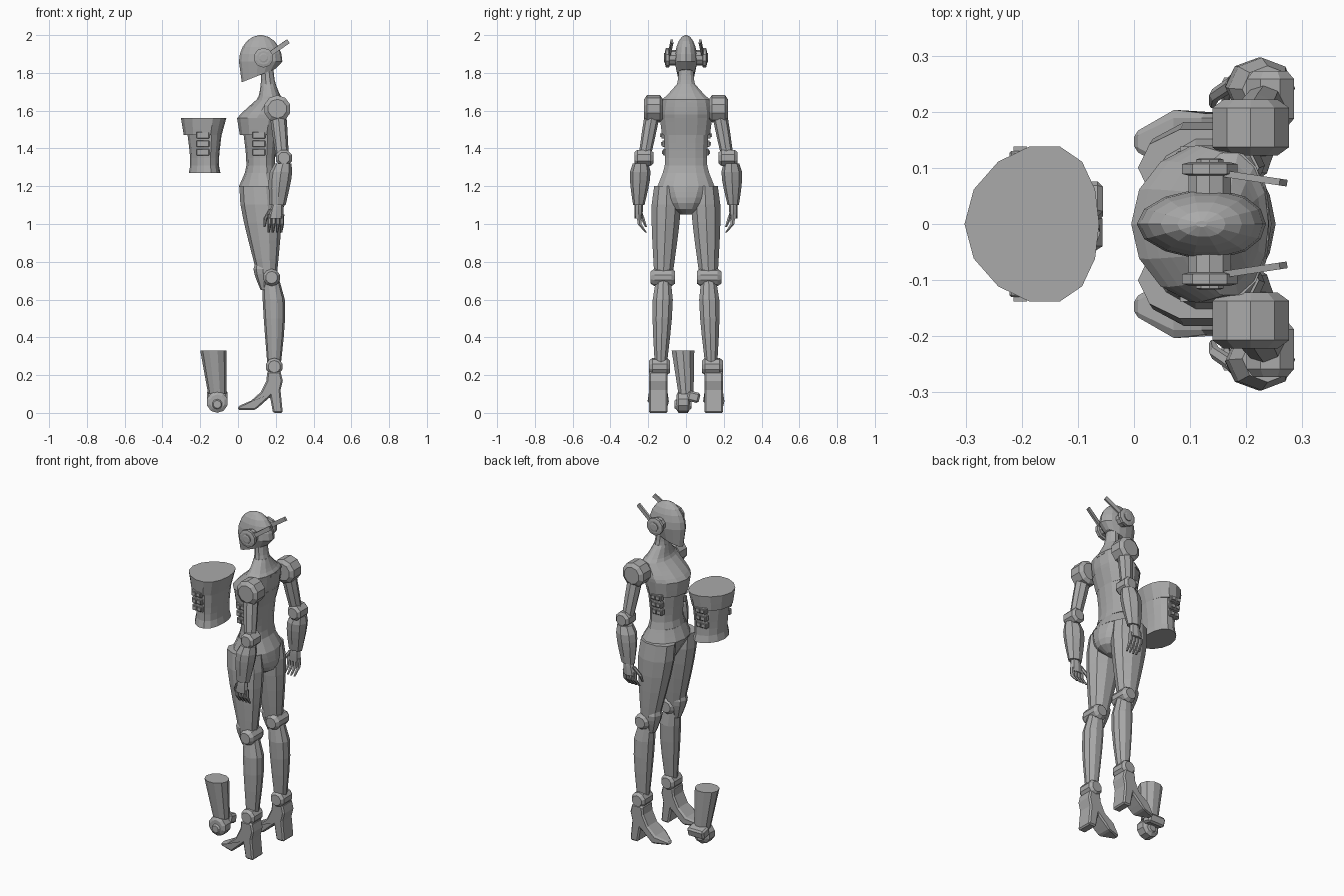
import bpy, bmesh, math
from mathutils import Vector, Matrix

cube = bpy.data.objects.get("Cube")
if cube:
    bpy.data.objects.remove(cube)

grey = bpy.data.materials.new("plain grey")
grey.use_nodes = True
colour = (.4, .4, .4, 1)
grey.diffuse_color = colour
grey.node_tree.nodes["Principled BSDF"].inputs["Base Color"].default_value = colour


def finish(name, bm, bevel=0):
    """Turn a bmesh into a flat shaded object."""
    bmesh.ops.recalc_face_normals(bm, faces=bm.faces)
    mesh = bpy.data.meshes.new(name)
    bm.to_mesh(mesh)
    bm.free()
    mesh.materials.append(grey)
    obj = bpy.data.objects.new(name, mesh)
    bpy.context.collection.objects.link(obj)
    if bevel:
        chamfer = obj.modifiers.new("Chamfer", "BEVEL")
        chamfer.width = bevel
        chamfer.segments = 1
    return obj


def skin(name, rings, bevel=0):
    """Bridge equal rings of points and cap both ends."""
    bm = bmesh.new()
    loops = [[bm.verts.new(point) for point in ring] for ring in rings]
    for low, high in zip(loops, loops[1:]):
        for i in range(len(low)):
            bm.faces.new((low[i - 1], low[i], high[i], high[i - 1]))
    bm.faces.new(loops[0])
    bm.faces.new(loops[-1])
    return finish(name, bm, bevel)


def oval(centre, depth, width, sides, point=0):
    """Level ring; point pushes its widest place back, sharpening the front."""
    angles = [math.tau * i / sides for i in range(sides)]
    return [centre + Vector((depth * (math.cos(a) + point * math.sin(a) ** 2),
                             width * math.sin(a), 0)) for a in angles]


def segment(name, start, end, bulge=0, bow=0, side=1, shift=0, sides=10, point=0):
    """Body part between two stations, each given as (x, y, z, depth, width)."""
    rings = []
    steps = 5
    for k in range(steps + 1):
        t = k / steps
        x, y, z, depth, width = (a + (b - a) * t for a, b in zip(start, end))
        swell = math.sin(math.pi * t ** .6)
        centre = Vector((x + shift + bow * swell, y * side, z))
        rings.append(oval(centre, depth + bulge * swell, width + bulge * swell, sides, point))
    return skin(name, rings)


def disc(name, centre, radius, width, side=1, sides=10):
    """Chamfered drum turned about the sideways axis."""
    x, y, z = centre
    rings = []
    for offset, scale in ((-.5, .7), (-.35, 1), (.35, 1), (.5, .7)):
        angles = [math.tau * (i + .5) / sides for i in range(sides)]
        rings.append([Vector((x + radius * scale * math.cos(a), side * (y + offset * width),
                              z + radius * scale * math.sin(a))) for a in angles])
    return skin(name, rings)


def box(name, centre, size, turn=Matrix(), bevel=0):
    bm = bmesh.new()
    bmesh.ops.create_cube(bm, size=1)
    bm.transform(Matrix.Translation(centre) @ turn @ Matrix.Diagonal((*size, 1)))
    return finish(name, bm, bevel)


def chest(name, shift):
    """Ribs and bust with a column of paired vents on each flank."""
    segment(name + "_ribs", belly, underbust, bulge=-.01, shift=shift, sides=14, point=.2)
    segment(name + "_bust", bust_edge, bust, shift=shift, sides=14, point=.2)
    for side in (1, -1):
        for row in range(3):
            spot = Vector((.11 + shift, side * (.108 + row * .005), 1.38 + row * .045))
            box(name + "_vent_frame", spot, (.07, .025, .036), bevel=.004)
            for along in (-.016, .016):
                box(name + "_vent_slat", spot + Vector((along, side * .01, 0)), (.024, .02, .02))


# Torso stations from the crotch to the jaw
crotch = (.14, 0, 1.05, .05, .03)
hips = (.125, 0, 1.2, .12, .155)
belly = (.12, 0, 1.27, .084, .126)
underbust = (.12, 0, 1.47, .09, .12)
bust_edge = (.11, 0, 1.47, .1, .13)
bust = (.115, 0, 1.56, .12, .142)
collar = (.17, 0, 1.66, .07, .13)
nape = (.16, 0, 1.74, .04, .05)
jaw = (.15, 0, 1.85, .035, .04)

segment("pelvis", crotch, hips, bulge=.02, bow=.02, sides=14)
segment("abdomen", hips, belly, sides=14, point=.1)
chest("chest", 0)
segment("shoulders", bust, collar, bulge=.004, sides=14, point=.1)
segment("collar", collar, nape, bulge=-.005, sides=14)
segment("neck", nape, jaw, bulge=-.003)
box("back_slot", (.235, 0, 1.65), (.01, .06, .008))

# Separate chest shell
chest("chest_shell", -.297)

# Helmet: domed above, with a cheek line that rises to the back
brow = Vector((.12, 0, 1.86))
dome = []
for k in range(6):
    a = math.radians(k * 17)
    dome.append(oval(brow + Vector((0, 0, .14 * math.sin(a))),
                     .115 * math.cos(a), .062 * math.cos(a), 14, .1))
cheek = oval(brow - Vector((.01, 0, .07)), .09, .045, 14, .1)
for corner in cheek:
    corner.z += (corner.x - brow.x) * .4
skin("helmet", [cheek] + dome)

# Limb stations
arm_top = (.21, .175, 1.6, .042, .038)
arm_end = (.235, .22, 1.35, .034, .032)
forearm_top = (.238, .24, 1.32, .045, .042)
wrist = (.21, .25, 1.1, .042, .03)
hand_top = (.21, .25, 1.11, .026, .02)
hand_end = (.2, .252, 1.03, .04, .02)
thigh_top = (.115, .1, 1.2, .108, .072)
thigh_end = (.155, .12, .72, .05, .05)
calf_top = (.175, .12, .7, .045, .042)
calf_end = (.19, .135, .2, .03, .028)
kneecap_top = (.13, .12, .79, .04, .04)
kneecap_end = (.14, .12, .65, .02, .025)

# Boot outline from the toe, over the ankle, down the heel and along the arch
outline = [(0, .015), (0, .035), (.07, .065), (.12, .11), (.15, .17), (.155, .22), (.225, .22),
           (.237, .17), (.225, .12), (.237, 0), (.185, 0), (.17, .085), (.12, .04), (.09, .015)]

for side, label in ((1, "right"), (-1, "left")):
    # Ears and antennae
    disc(label + "_ear", (.135, .07, 1.88), .04, .05, side)
    disc(label + "_ear_rim", (.135, .098, 1.88), .052, .025, side)
    disc(label + "_ear_hub", (.135, .11, 1.88), .026, .014, side)
    box(label + "_antenna", (.205, side * .083, 1.925), (.15, .012, .024),
        Matrix.Rotation(-side * .15, 4, "Z") @ Matrix.Rotation(-.6, 4, "Y"))

    # Arm
    disc(label + "_shoulder", (.208, .172, 1.61), .072, .1, side)
    segment(label + "_upper_arm", arm_top, arm_end, bulge=.003, side=side, sides=8)
    disc(label + "_elbow", (.243, .223, 1.35), .046, .1, side, 8)
    segment(label + "_forearm", forearm_top, wrist, bulge=.016, bow=-.005, side=side, sides=8)

    # Hand with curled fingers and a forward thumb
    segment(label + "_palm", hand_top, hand_end, bulge=.003, side=side, sides=8)
    for k in range(5):
        x = .145 + .022 * k
        thumb = k == 0
        root = (x + .03 * thumb, .25, 1.05 + .03 * thumb, .012, .013)
        knuckle = (x, .246 - .016 * thumb, 1 + .03 * thumb, .011, .012)
        tip = (x - .005, .212, .955 + .03 * thumb, .006, .006)
        segment(label + "_finger_base", root, knuckle, side=side, sides=6)
        segment(label + "_finger_tip", knuckle, tip, side=side, sides=6)

    # Leg
    segment(label + "_thigh", thigh_top, thigh_end, bulge=.015, side=side)
    disc(label + "_knee", (.178, .122, .717), .046, .13, side)
    segment(label + "_kneecap", kneecap_top, kneecap_end, bulge=.015, side=side, sides=8)
    segment(label + "_calf", calf_top, calf_end, bulge=.018, bow=.012, side=side)
    disc(label + "_ankle", (.192, .14, .245), .046, .11, side)

    # High heeled boot, narrowed to the toe
    walls = [[Vector((x, side * .147 + edge * min(.05, .016 + x * .6), z)) for x, z in outline]
             for edge in (-1, 1)]
    skin(label + "_boot", walls, bevel=.008)

# Separate limb shell with its joint
shell_top = (-.13, -.016, .33, .07, .063)
shell_end = (-.11, 0, .1, .048, .042)
segment("limb_shell", shell_top, shell_end)
disc("limb_joint", (-.11, -.015, .057), .057, .07)
disc("limb_joint_hub", (-.11, -.015, .045), .03, .09)
box("limb_joint_block", (-.11, .04, .085), (.11, .065, .055), Matrix.Rotation(-.25, 4, "X"), .01)
